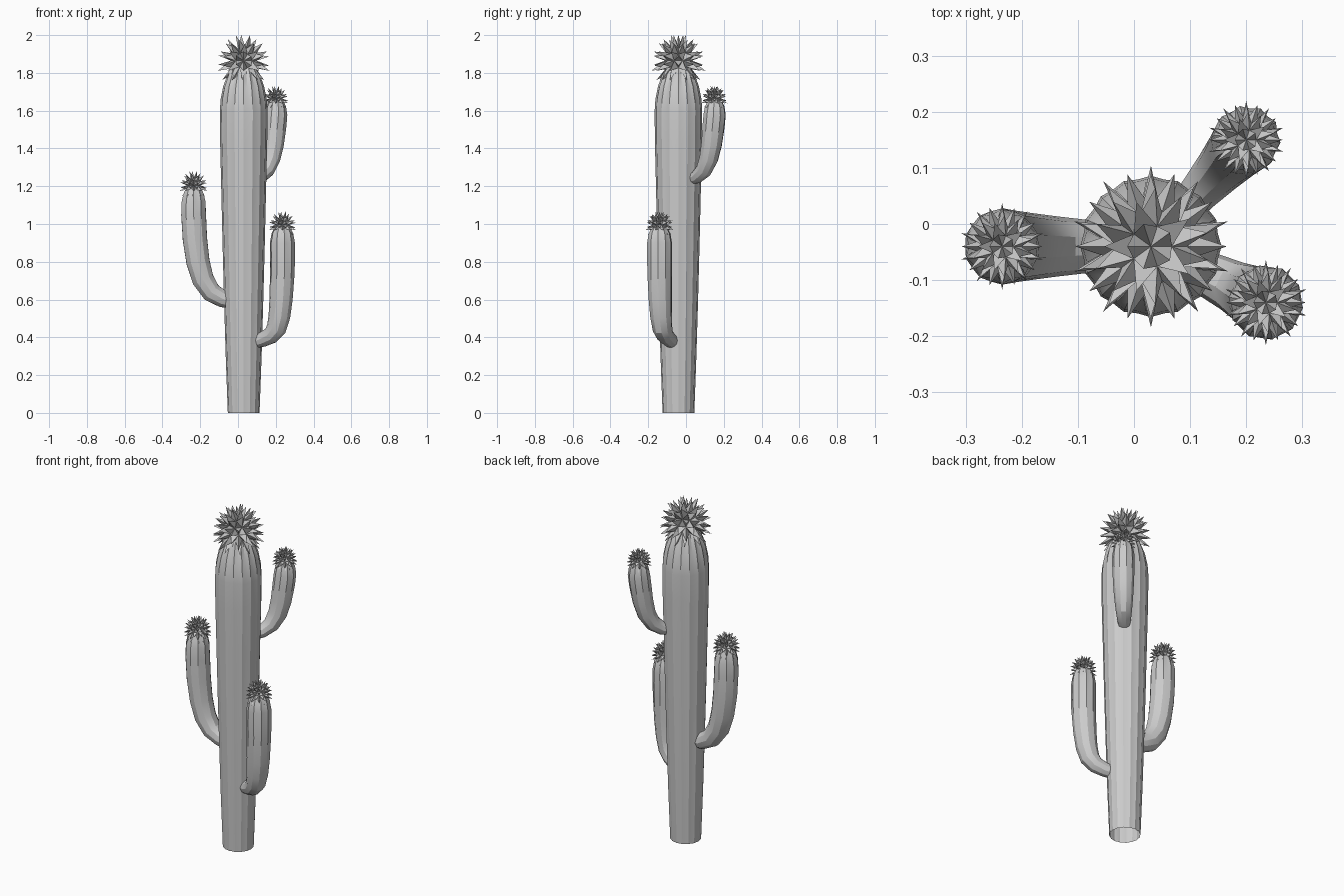
import bpy, bmesh
from math import sin, cos, pi, radians, atan2
from mathutils import Vector

if "Cube" in bpy.data.objects:
    bpy.data.objects.remove(bpy.data.objects["Cube"])

CX, CY = 0.03, -0.04  # trunk axis


def finish(bm, name, smooth):
    bmesh.ops.recalc_face_normals(bm, faces=bm.faces)
    me = bpy.data.meshes.new(name)
    bm.to_mesh(me)
    bm.free()
    ob = bpy.data.objects.new(name, me)
    bpy.context.collection.objects.link(ob)
    if smooth:
        bpy.ops.object.select_all(action='DESELECT')
        ob.select_set(True)
        bpy.context.view_layer.objects.active = ob
        bpy.ops.object.shade_smooth_by_angle(angle=radians(25))


def ribbed_tube(name, path, azimuth, ribs):
    """Sweep a ribbed ring along (distance from axis, height, radius) points."""
    out = Vector((cos(azimuth), sin(azimuth), 0))
    side = Vector((-sin(azimuth), cos(azimuth), 0))
    up = Vector((0, 0, 1))
    bm = bmesh.new()
    rings = []
    n = ribs * 2
    for i, (u, z, r) in enumerate(path):
        a, b = path[max(i - 1, 0)], path[min(i + 1, len(path) - 1)]
        t = (out * (b[0] - a[0]) + up * (b[1] - a[1])).normalized()
        normal = t.cross(side)
        c = Vector((CX, CY, 0)) + out * u + up * z
        depth = 0.09 if i >= len(path) - 3 else 0.035   # ribs deepen at the crown
        ring = []
        for k in range(n):
            ang = 2 * pi * k / n
            rr = r * (1 - depth * (k % 2))
            ring.append(bm.verts.new(c + (side * cos(ang) + normal * sin(ang)) * rr))
        rings.append(ring)
    for r0, r1 in zip(rings, rings[1:]):
        for k in range(n):
            bm.faces.new((r0[k], r0[(k + 1) % n], r1[(k + 1) % n], r1[k]))
    bm.faces.new(rings[-1])
    finish(bm, name, True)


def spiky_crown(name, x, y, z, top, radius):
    """Low-poly ball with every face pulled out to a spike."""
    bm = bmesh.new()
    bmesh.ops.create_icosphere(bm, subdivisions=2, radius=0.52)
    low = [f for f in bm.faces if f.calc_center_median().z < -0.36]
    bmesh.ops.delete(bm, geom=low, context='FACES')
    tips = bmesh.ops.poke(bm, faces=bm.faces[:])['verts']
    for v in tips:
        d = v.co.normalized()
        v.co = d * (1.12 if d.z < -0.2 else 1.0)
    zmax = max(v.co.z for v in bm.verts)
    for v in bm.verts:
        v.co = Vector((x + v.co.x * radius, y + v.co.y * radius,
                       z + v.co.z * (top - z) / zmax))
    finish(bm, name, False)


# Trunk: open at the bottom, swelling upward, rounded at the top
trunk = [(0, 0.0, .084), (0, 0.3, .095), (0, 0.6, .104), (0, 0.9, .112),
         (0, 1.2, .119), (0, 1.45, .125), (0, 1.6, .126), (0, 1.66, .122),
         (0, 1.73, .108), (0, 1.80, .082), (0, 1.85, .05)]
ribbed_tube("trunk", trunk, 0, 16)
spiky_crown("trunk_crown", CX, CY, 1.865, 2.0, .137)

# Arms: path, crown centre height, crown top, crown radius, tip position
arms = {
    "left_arm": ([(.05, .59, .04), (.11, .603, .047), (.17, .637, .054),
                  (.215, .705, .06), (.242, .8, .064), (.258, .92, .067),
                  (.265, 1.05, .068), (.265, 1.12, .066), (.265, 1.16, .056),
                  (.265, 1.195, .04)], 1.205, 1.28, .073, (-.235, -.04)),
    "front_right_arm": ([(.06, .375, .035), (.11, .388, .04), (.16, .41, .046),
                         (.192, .445, .053), (.21, .51, .058), (.22, .6, .062),
                         (.228, .75, .066), (.228, .9, .067), (.228, .95, .058),
                         (.228, .985, .04)], .995, 1.065, .072, (.235, -.14)),
    "back_right_arm": ([(.08, 1.235, .03), (.13, 1.25, .036), (.18, 1.285, .044),
                        (.215, 1.345, .051), (.235, 1.42, .056), (.25, 1.52, .06),
                        (.257, 1.58, .06), (.258, 1.62, .053), (.258, 1.655, .038)],
                       1.665, 1.73, .066, (.2, .15)),
}
for name, (path, cz, top, rad, (tx, ty)) in arms.items():
    ribbed_tube(name, path, atan2(ty - CY, tx - CX), 10)
    spiky_crown(name + "_crown", tx, ty, cz, top, rad)
